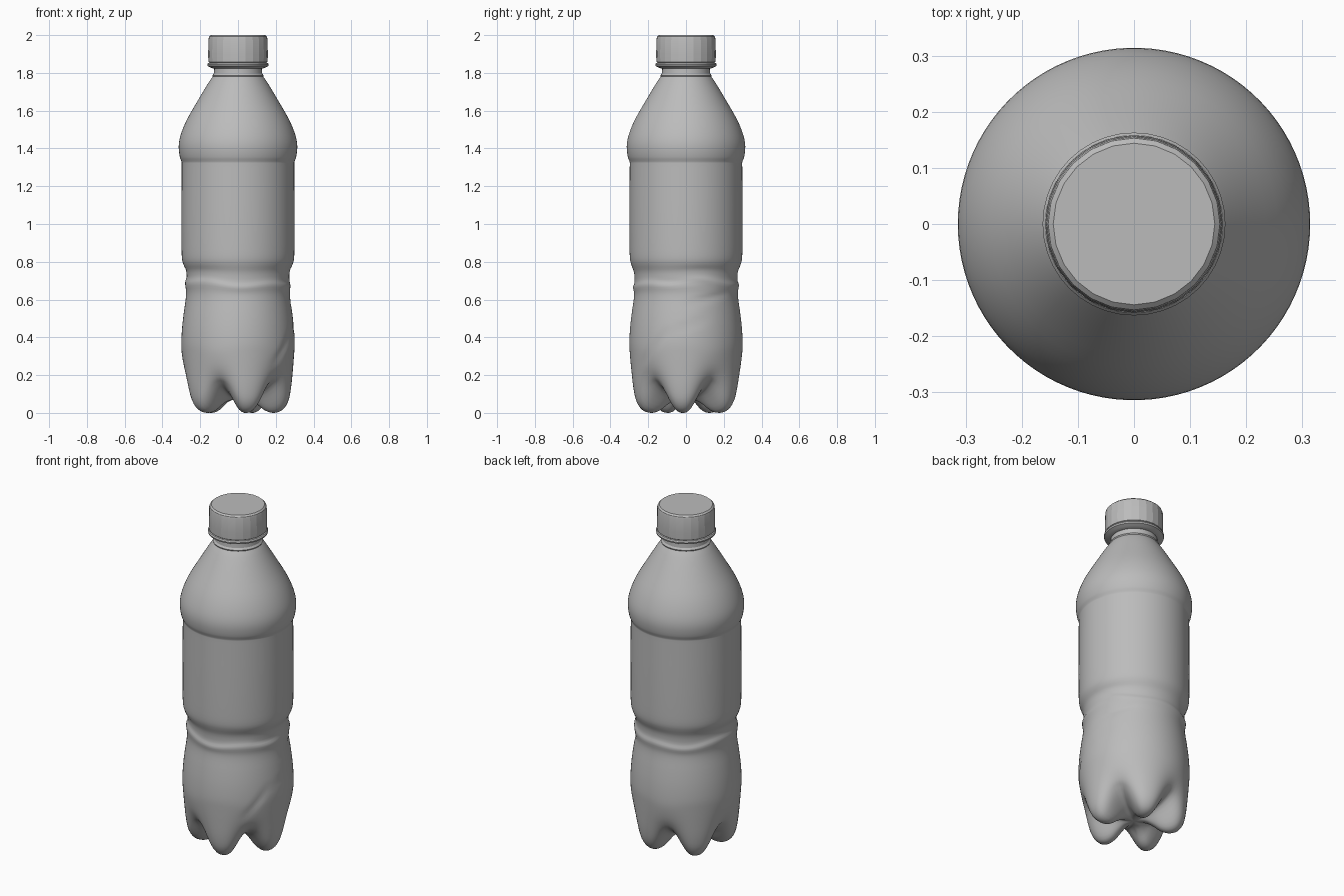
import bpy, bmesh, math
from mathutils import Vector

if "Cube" in bpy.data.objects:
    bpy.data.objects.remove(bpy.data.objects["Cube"])

grey = bpy.data.materials.new("plain grey")
grey.use_nodes = True
grey.diffuse_color = (0.5, 0.5, 0.5, 1)
grey.node_tree.nodes["Principled BSDF"].inputs["Base Color"].default_value = (0.5, 0.5, 0.5, 1)

FOOT_TURN = math.radians(-5)


def smooth_path(pts, steps=3):
    """Pass a rounded curve through the profile points."""
    p = [Vector(q) for q in pts]
    p = [2 * p[0] - p[1]] + p + [2 * p[-1] - p[-2]]
    out = []
    for a, b, c, d in zip(p, p[1:], p[2:], p[3:]):
        for i in range(steps):
            t = i / steps
            out.append(0.5 * (2 * b + (c - a) * t + (2 * a - 5 * b + 4 * c - d) * t ** 2
                              + (3 * b - a - 3 * c + d) * t ** 3))
    return out + [p[-2]]


def lathe(name, rows, sides, place, angle):
    """Skin rings of points; place(row, turn) gives radius and height."""
    bm = bmesh.new()
    rings = []
    for row in rows:
        ring = []
        for s in range(sides):
            turn = math.tau * s / sides
            r, z = place(row, turn)
            ring.append(bm.verts.new((r * math.cos(turn), r * math.sin(turn), z)))
        rings.append(ring)
    for low, high in zip(rings, rings[1:]):
        for s in range(sides):
            n = (s + 1) % sides
            bm.faces.new((low[s], low[n], high[n], high[s]))
    bm.faces.new(rings[0][::-1])
    bm.faces.new(rings[-1])
    bmesh.ops.recalc_face_normals(bm, faces=bm.faces)
    mesh = bpy.data.meshes.new(name)
    bm.to_mesh(mesh)
    bm.free()
    mesh.materials.append(grey)
    obj = bpy.data.objects.new(name, mesh)
    bpy.context.collection.objects.link(obj)
    bpy.ops.object.select_all(action="DESELECT")
    obj.select_set(True)
    bpy.context.view_layer.objects.active = obj
    bpy.ops.object.shade_smooth_by_angle(angle=math.radians(angle))
    return obj


# Body: foot and valley profiles share the same wall above the base
foot = [(.01, .07), (.06, .065), (.1, .045), (.145, .012), (.19, 0), (.235, .015),
        (.266, .06), (.281, .13), (.29, .22)]
valley = [(.01, .07), (.05, .075), (.1, .09), (.14, .105), (.18, .125), (.21, .145),
          (.235, .165), (.26, .19), (.283, .24)]
wall = [(.297, .31), (.3, .37), (.296, .45), (.287, .53), (.277, .6), (.275, .64),
        (.28, .68), (.272, .71), (.275, .75), (.289, .785), (.297, .82), (.299, .9),
        (.299, 1.1), (.298, 1.3), (.299, 1.33), (.308, 1.355), (.314, 1.41), (.304, 1.47),
        (.272, 1.55), (.215, 1.65), (.155, 1.75), (.13, 1.785)]
body_rows = list(zip(smooth_path(foot + wall), smooth_path(valley + wall)))

# Shallow creases: start angle, start height, end angle, end height, depth
creases = [(-50, .26, -22, .43, .008), (-20, .42, 25, .5, .004),
           (0, .58, 50, .63, .005), (-35, .7, 30, .67, .006)]


def body_point(row, turn):
    ridge = 0.5 - 0.5 * math.cos(5 * (turn - FOOT_TURN))
    r, z = row[0].lerp(row[1], ridge ** 1.3)
    # wavy waist
    waist = math.exp(-((z - .7) / .06) ** 2)
    deg = (math.degrees(turn) + 180) % 360 - 180
    for a0, z0, a1, z1, depth in creases:
        start = Vector((math.radians(a0) * .3, z0))
        line = Vector((math.radians(a1) * .3, z1)) - start
        offset = Vector((math.radians(deg) * .3, z)) - start
        t = min(1, max(0, offset.dot(line) / line.length_squared))
        gap = (offset - line * t).length
        r -= depth * math.sin(math.pi * (0.1 + 0.8 * t)) * math.exp(-(gap / .014) ** 2)
    return r, z + waist * (.012 * math.sin(2 * turn + 1) + .006 * math.sin(5 * turn))


lathe("bottle_body", body_rows, 90, body_point, 50)

# Neck and cap: plain turned parts
plain = lambda row, turn: row
lathe("neck", [(.131, 1.775), (.136, 1.787), (.128, 1.797), (.126, 1.82), (.126, 1.9)],
      40, plain, 30)
lathe("tamper_ring", [(.128, 1.822), (.145, 1.828), (.161, 1.836), (.163, 1.845),
                      (.158, 1.852), (.15, 1.854)], 40, plain, 35)
lathe("cap", [(.145, 1.85), (.157, 1.858), (.158, 1.9), (.156, 1.98), (.153, 1.992),
              (.144, 2)], 24, plain, 14)
